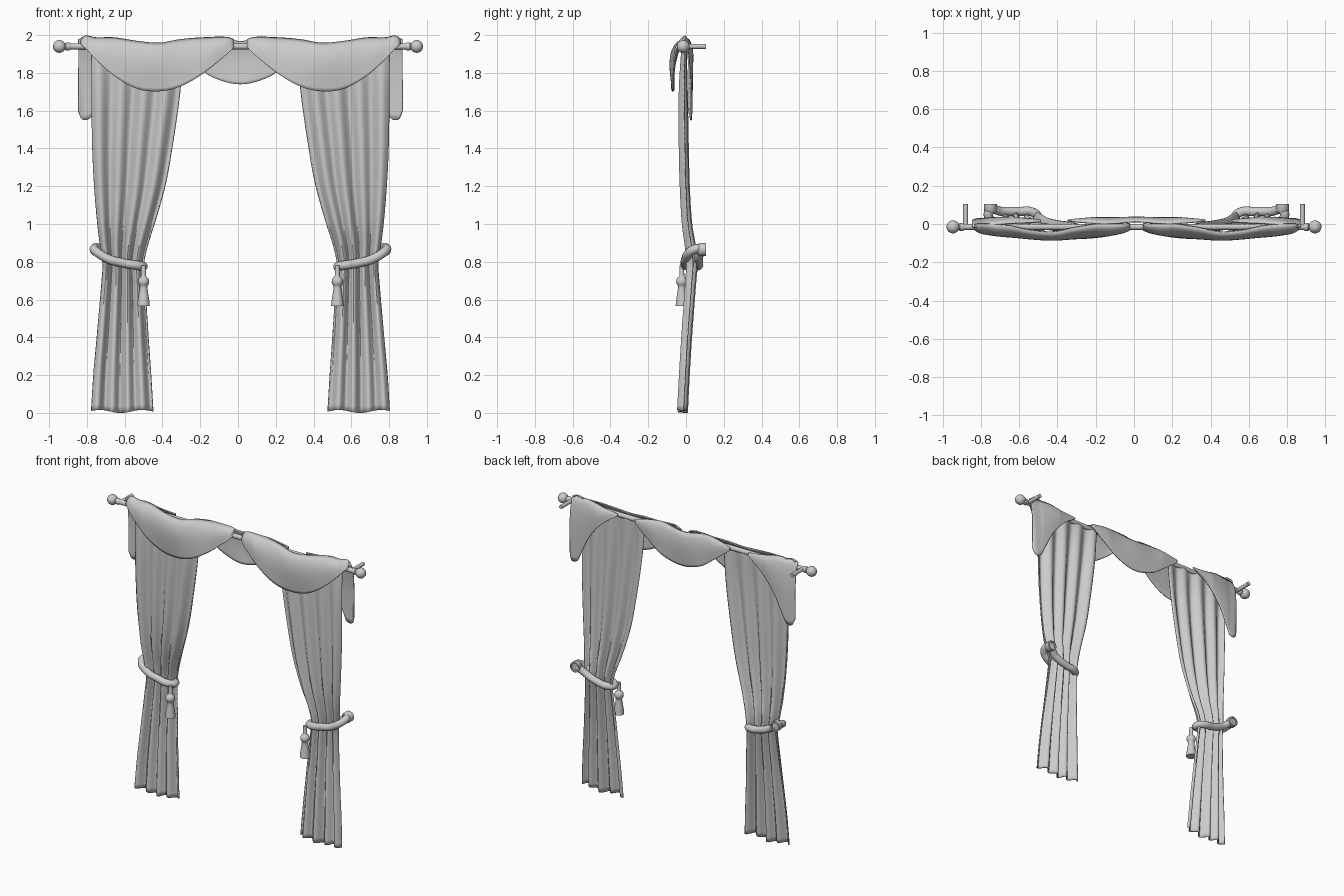
import bpy, bmesh, math
from mathutils import Vector, Matrix

if "Cube" in bpy.data.objects:
    bpy.data.objects.remove(bpy.data.objects["Cube"])

C = 0.013  # the cloth is mirrored about this x


def table_at(rows, t):
    """Smooth interpolation through rows whose first column is the key."""
    n = len(rows)
    i = max(k for k in range(n - 1) if rows[k][0] <= t + 1e-9 or k == 0)
    a, b = rows[i], rows[i + 1]
    p, q = rows[max(i - 1, 0)], rows[min(i + 2, n - 1)]
    h = b[0] - a[0]
    s = (t - a[0]) / h
    out = []
    for k in range(1, len(a)):
        m0 = (b[k] - p[k]) / (b[0] - p[0]) * h
        m1 = (q[k] - a[k]) / (q[0] - a[0]) * h
        out.append((2*s**3 - 3*s*s + 1) * a[k] + (s**3 - 2*s*s + s) * m0
                   + (3*s*s - 2*s**3) * b[k] + (s**3 - s*s) * m1)
    return out


def finish(ob):
    bpy.ops.object.select_all(action='DESELECT')
    ob.select_set(True)
    bpy.context.view_layer.objects.active = ob
    bpy.ops.object.shade_smooth_by_angle(angle=math.radians(40))


def mesh_object(name, bm):
    me = bpy.data.meshes.new(name)
    bm.to_mesh(me)
    bm.free()
    ob = bpy.data.objects.new(name, me)
    bpy.context.collection.objects.link(ob)
    return ob


def cloth(name, func, nu, nv, thick=0.008):
    bm = bmesh.new()
    g = [[bm.verts.new(func(i / nu, j / nv)) for j in range(nv + 1)] for i in range(nu + 1)]
    for i in range(nu):
        for j in range(nv):
            bm.faces.new((g[i][j], g[i + 1][j], g[i + 1][j + 1], g[i][j + 1]))
    ob = mesh_object(name, bm)
    mod = ob.modifiers.new("thickness", 'SOLIDIFY')
    mod.thickness, mod.offset = thick, 0
    finish(ob)


def lathe(name, profile, loc, axis, seg=24):
    """Revolve (radius, height) points about an axis through loc."""
    bm = bmesh.new()
    rings = [[bm.verts.new((r * math.cos(2*math.pi*k/seg), r * math.sin(2*math.pi*k/seg), h))
              for k in range(seg)] for r, h in profile]
    for a, b in zip(rings, rings[1:]):
        for k in range(seg):
            bm.faces.new((a[k], a[(k+1) % seg], b[(k+1) % seg], b[k]))
    bm.faces.new(rings[0][::-1])
    bm.faces.new(rings[-1])
    bmesh.ops.recalc_face_normals(bm, faces=bm.faces)
    rot = Vector((0, 0, 1)).rotation_difference(Vector(axis)).to_matrix().to_4x4()
    bm.transform(Matrix.Translation(loc) @ rot)
    finish(mesh_object(name, bm))


def ball(r, h, a0=20, a1=178, n=10):
    angs = [math.radians(a0 + (a1 - a0) * k / n) for k in range(n + 1)]
    return [(r * math.sin(a), h - r * math.cos(a)) for a in angs]


def swag(name, rows, bulge, side):
    """Draped cloth: rows of (distance, top z, bottom z, top y, bottom y)."""
    def f(u, v):
        d = rows[0][0] + (rows[-1][0] - rows[0][0]) * u
        zt, zb, yt, yb = table_at(rows, d)
        y = yt + (yb - yt) * v + bulge * math.sin(math.pi * v ** 0.6) * min(1, (zt - zb) / 0.15)
        return (C + side * d, y, zt + (zb - zt) * v)
    cloth(name, f, 48, 14)


# z, inner edge, outer edge, y centre, fold depth
PANEL = [(0, .463, .788, -.018, .026), (.2, .475, .776, -.008, .026), (.4, .489, .758, .004, .026),
         (.7, .508, .732, .026, .027), (.79, .513, .727, .032, .028), (.88, .495, .740, .024, .027),
         (1, .457, .755, .006, .025), (1.2, .400, .772, -.006, .024), (1.4, .363, .782, -.011, .024),
         (1.7, .320, .787, -.014, .021), (1.95, .300, .788, -.010, .010)]
FRONT = [(.035, 1.975, 1.935, .005, -.03), (.07, 1.987, 1.9, 0, -.045), (.2, 1.985, 1.795, 0, -.068),
         (.32, 1.975, 1.727, -.018, -.075), (.43, 1.957, 1.703, -.04, -.07), (.55, 1.967, 1.717, -.033, -.065),
         (.67, 1.985, 1.785, -.008, -.065), (.77, 1.985, 1.875, 0, -.055), (.82, 1.995, 1.93, 0, -.045),
         (.845, 1.98, 1.95, 0, -.03)]
HALF = [(.15, 1.985, 1.778, 0, .03), (.25, 1.98, 1.85, .005, .028), (.36, 1.955, 1.935, .015, .02)]
CENTRE = [(-r[0], *r[1:]) for r in HALF[::-1]] + [(0, 1.967, 1.74, .012, .025)] + HALF
TAIL = [(.5, 1.955, 1.94, .01, .02), (.6, 1.965, 1.87, .005, .03), (.7, 1.985, 1.75, 0, .032),
        (.77, 1.985, 1.61, -.005, .03), (.795, 1.985, 1.56, -.01, .028), (.84, 1.985, 1.555, -.015, .025),
        (.858, 1.975, 1.60, -.015, .015)]
# tieback loop: distance, y, z
LOOP = [(.768, .068, .868), (.77, .032, .86), (.70, -.001, .815), (.62, -.003, .793), (.54, .0, .78),
        (.515, .03, .775), (.54, .06, .778), (.62, .065, .79), (.70, .065, .82)]

ROD_Y, ROD_Z = -0.015, 1.94
lathe("curtain_rod", [(.016, -.92), (.016, .92)], (0, ROD_Y, ROD_Z), (1, 0, 0))
swag("centre_swag", CENTRE, .018, 1)

for side, label in ((-1, "left"), (1, "right")):
    # rod ends and wall supports
    lathe(label + "_finial", [(.016, .885), (.021, .895), (.021, .91), (.015, .917)] + ball(.034, .946, 28),
          (0, ROD_Y, ROD_Z), (side, 0, 0))
    lathe(label + "_rod_bracket", [(.013, ROD_Y), (.013, .105)], (side * .88, 0, ROD_Z), (0, 1, 0), 16)

    # gathered curtain panel
    def panel(u, v):
        z = 1.95 * v
        din, dout, yc, amp = table_at(PANEL, z)
        fold = math.sin(2 * math.pi * 4 * u + 0.6) * 0.75 + math.sin(2 * math.pi * 1.5 * u + 2) * 0.25
        hem = 0.008 * (1 + math.sin(9 * u)) * (1 - v) ** 20
        return (C + side * (din + (dout - din) * u), yc + amp * fold, z + hem)
    cloth(label + "_curtain", panel, 64, 60)

    # scarf drapery
    swag(label + "_front_swag", FRONT, -.032, side)
    swag(label + "_scarf_tail", TAIL, .02, side)

    # tieback rope
    cu = bpy.data.curves.new(label + "_tieback", 'CURVE')
    cu.dimensions, cu.bevel_depth, cu.bevel_resolution = '3D', .024, 4
    sp = cu.splines.new('BEZIER')
    sp.bezier_points.add(len(LOOP) - 1)
    sp.use_cyclic_u = True
    for p, (d, y, z) in zip(sp.bezier_points, LOOP):
        p.co = (C + side * d, y, z)
        p.handle_left_type = p.handle_right_type = 'AUTO'
    rope = bpy.data.objects.new(label + "_tieback", cu)
    bpy.context.collection.objects.link(rope)
    bpy.ops.object.select_all(action='DESELECT')
    rope.select_set(True)
    bpy.context.view_layer.objects.active = rope
    bpy.ops.object.convert(target='MESH')
    finish(bpy.context.view_layer.objects.active)

    # wall hook and tassel
    lathe(label + "_tieback_hook", [(.026, .06), (.035, .072), (.035, .105), (.026, .105), (.024, .098)],
          (C + side * .763, 0, .865), (0, 1, 0))
    lathe(label + "_tassel", [(.029, .567), (.033, .566), (.031, .59), (.024, .635), (.020, .662)]
          + ball(.030, .695, 45, 150) + [(.013, .728), (.012, .78)],
          (C + side * .513, -.022, 0), (0, 0, 1))
